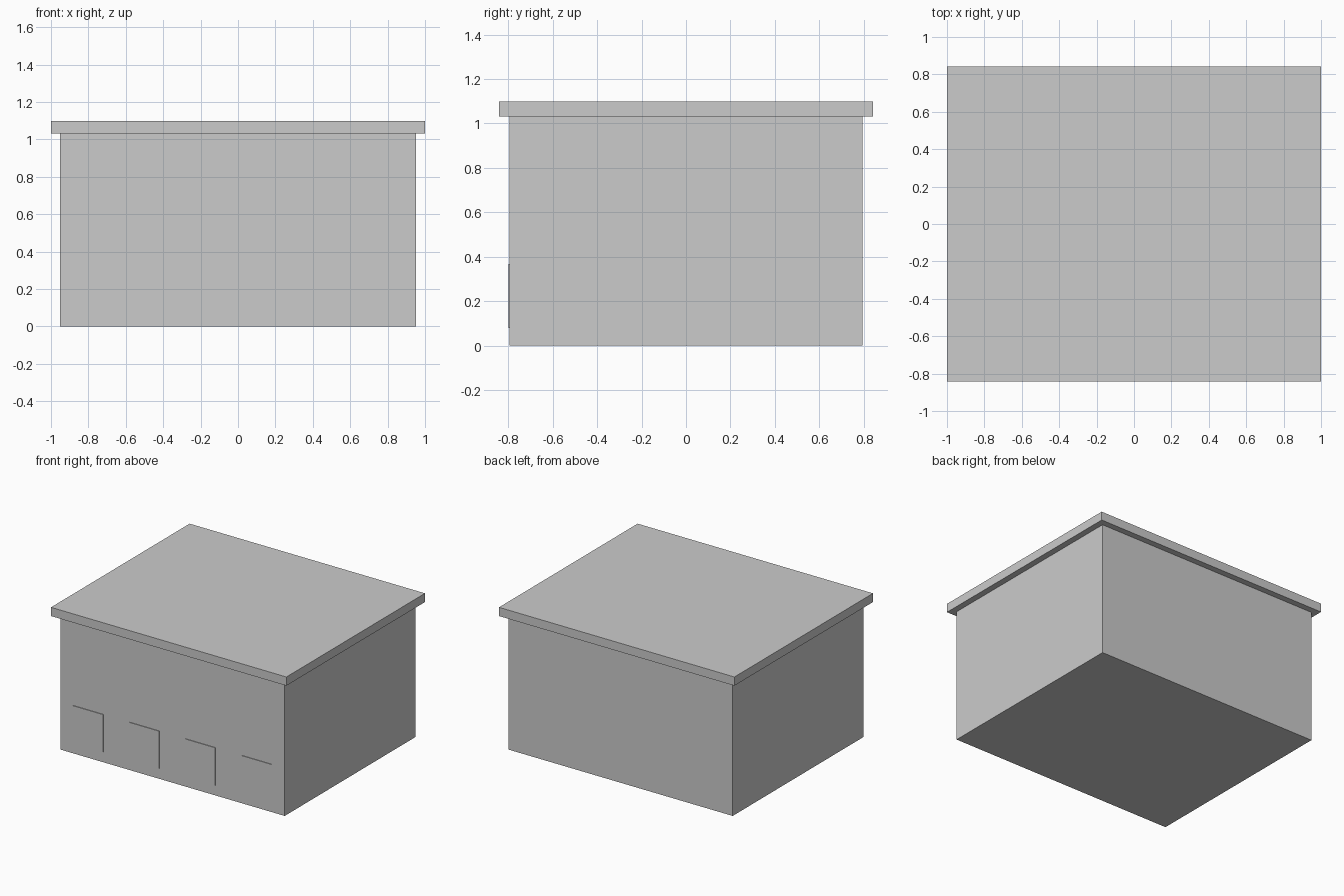
import bpy

cube = bpy.data.objects.get("Cube")
if cube:
    bpy.data.objects.remove(cube, do_unlink=True)

# One plain grey for the whole building
grey = bpy.data.materials.new("plain_grey")
grey.use_nodes = True
colour = (0.6, 0.6, 0.6, 1.0)
grey.diffuse_color = colour
grey.node_tree.nodes["Principled BSDF"].inputs["Base Color"].default_value = colour

WIDTH, DEPTH = 1.905, 1.587
WALL_TOP, ROOF_TOP = 1.031, 1.098
OVERHANG = 0.0475


def box(name, x, y, z):
    """Box spanning the given (low, high) ranges."""
    spans = (x, y, z)
    bpy.ops.mesh.primitive_cube_add(size=1, location=[sum(s) / 2 for s in spans])
    obj = bpy.context.object
    obj.name = obj.data.name = name
    obj.scale = [s[1] - s[0] for s in spans]
    bpy.ops.object.transform_apply(location=False, rotation=False, scale=True)
    obj.data.materials.append(grey)
    return obj


# Main block
hx, hy = WIDTH / 2, DEPTH / 2
box("walls", (-hx, hx), (-hy, hy), (0, WALL_TOP))

# Flat overhanging roof
rx, ry = hx + OVERHANG, hy + OVERHANG
box("roof_slab", (-rx, rx), (-ry, ry), (WALL_TOP, ROOF_TOP))

# Row of thin front panels, one per bay
BAYS, PANEL_WIDTH = 4, 0.255
for i in range(BAYS):
    cx = -hx + WIDTH * (i + 0.5) / BAYS
    box(f"front_panel_{i + 1}", (cx - PANEL_WIDTH / 2, cx + PANEL_WIDTH / 2),
        (-hy - 0.005, -hy + 0.004), (0.08, 0.368))
